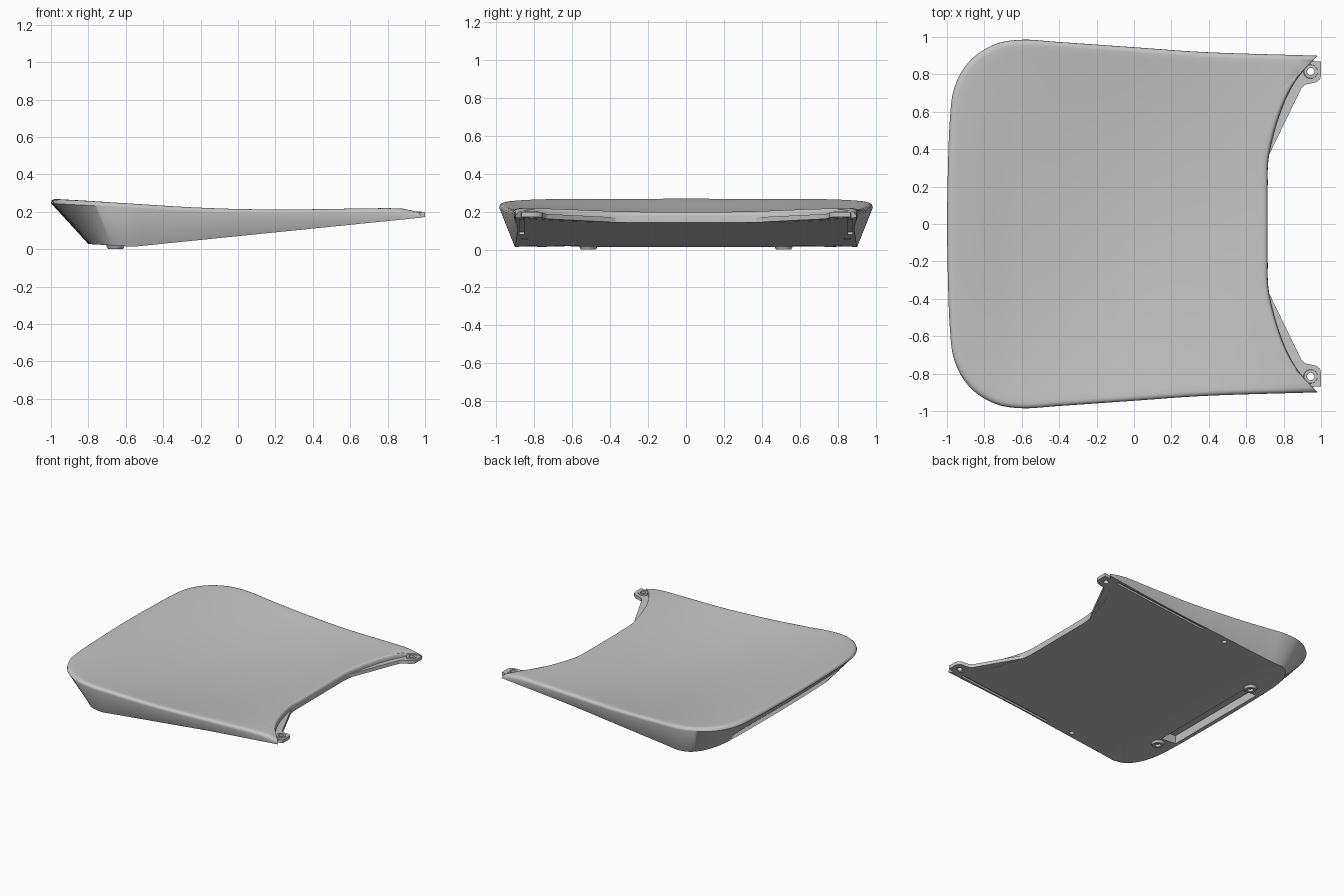
import bpy, bmesh, math
from mathutils import Vector, Matrix

if "Cube" in bpy.data.objects:
    bpy.data.objects.remove(bpy.data.objects["Cube"])

grey = bpy.data.materials.new("satin_grey")
grey.use_nodes = True
grey.diffuse_color = (0.55, 0.55, 0.55, 1)
grey.node_tree.nodes["Principled BSDF"].inputs["Base Color"].default_value = (0.55, 0.55, 0.55, 1)


def smooth_path(pts, steps=8):
    """Catmull-Rom curve through 2D points."""
    p = [Vector(q) for q in pts]
    p = [2 * p[0] - p[1]] + p + [2 * p[-1] - p[-2]]
    out = []
    for a, b, c, d in zip(p, p[1:], p[2:], p[3:]):
        for i in range(steps):
            t = i / steps
            out.append(0.5 * (2 * b + (c - a) * t + (2 * a - 5 * b + 4 * c - d) * t * t
                              + (3 * b - a - 3 * c + d) * t ** 3))
    return out + [p[-2]]


def lookup(curve, x):
    for a, b in zip(curve, curve[1:]):
        if x <= b.x:
            t = max(0, (x - a.x) / (b.x - a.x))
            return a.y + (b.y - a.y) * t
    return curve[-1].y


def finish(name, bm, hidden=False):
    bmesh.ops.recalc_face_normals(bm, faces=bm.faces)
    me = bpy.data.meshes.new(name)
    bm.to_mesh(me)
    bm.free()
    me.materials.append(grey)
    ob = bpy.data.objects.new(name, me)
    bpy.context.collection.objects.link(ob)
    ob.hide_render = hidden
    ob.hide_viewport = hidden
    return ob


def shade(ob, angle=45):
    bpy.ops.object.select_all(action="DESELECT")
    ob.select_set(True)
    bpy.context.view_layer.objects.active = ob
    bpy.ops.object.shade_smooth_by_angle(angle=math.radians(angle))


# Height profiles along the length: rim height and depth of the dish
rim_curve = smooth_path([(-1, .272), (-.8, .262), (-.6, .248), (-.2, .226),
                         (.2, .217), (.8, .22), (.9, .212), (1, .19)])
dish_curve = smooth_path([(-1, 0), (-.85, .014), (-.6, .043), (-.1, .068),
                          (.4, .048), (.72, .02), (1, 0)])
SLOPE = .101


def half_width(x):
    return .985 - .085 * max(0, x + .6) / 1.57


def top_z(x, y):
    return lookup(rim_curve, x) - max(0, 1 - (y / half_width(x)) ** 2) * lookup(dish_curve, x)


def under_z(x):
    return .013 + (SLOPE * (x + .56) if x > -.56 else -.06 * (x + .56))


# Plan outline, one half then mirrored
front = smooth_path([(.715, 0), (.715, .2), (.722, .37), (.78, .59), (.86, .76), (.98, .9)])
side = smooth_path([(.98, .9), (.4, .918), (0, .945), (-.4, .973), (-.6, .985), (-.75, .958),
                    (-.88, .87), (-.96, .73), (-.985, .55), (-.996, .25), (-1, 0)])
half = front + side[1:]
outline = half + [Vector((p.x, -p.y)) for p in reversed(half[1:-1])]


def foot_point(p):
    x = p.x if p.x > -.6 else -.6 + (p.x + .6) * .5
    return Vector((x, p.y * .9 / half_width(p.x)))


# Body: dished top, rolled rim, sloping wall and flat underside as stacked rings
def ring_top(s, drop=0):
    out = []
    for p in outline:
        q = p * s
        z = max(top_z(q.x, q.y) - drop, under_z(q.x) + .004)
        out.append((q.x, q.y, z))
    return out


def ring_under(s):
    return [(q.x, q.y, under_z(q.x)) for q in (foot_point(p) * s for p in outline)]


rings = [ring_top(i / 16) for i in range(1, 16)]
rings += [ring_top(s, d) for s, d in ((.97, 0), (.982, .002), (.991, .007), (.997, .014), (1, .026))]
rings += [ring_under(s) for s in (1, .85, .7, .5, .25)]

bm = bmesh.new()
loops = [[bm.verts.new(c) for c in r] for r in rings]
n = len(outline)
for a, b in zip(loops, loops[1:]):
    for i in range(n):
        j = (i + 1) % n
        bm.faces.new((a[i], b[i], b[j], a[j]))
for loop, z in ((loops[0], top_z(0, 0)), (loops[-1], under_z(0))):
    centre = bm.verts.new((0, 0, z))
    for i in range(n):
        bm.faces.new((centre, loop[i], loop[(i + 1) % n]))
body = finish("seat_shell", bm)


def cylinder(bm, x, y, z0, z1, r):
    bmesh.ops.create_cone(bm, cap_ends=True, segments=24, radius1=r, radius2=r, depth=z1 - z0,
                          matrix=Matrix.Translation((x, y, (z0 + z1) / 2)))


def box(bm, loc, size, tilt=0):
    bmesh.ops.create_cube(bm, size=1, matrix=Matrix.Translation(loc)
                          @ Matrix.Rotation(tilt, 4, "Y") @ Matrix.Diagonal((*size, 1)))


# Cutter for the underside grip groove, side slots and pin holes
bm = bmesh.new()
box(bm, (-.70, 0, .03), (.13, .9, .12))
for s in (1, -1):
    box(bm, (.48, s * .866, under_z(.48)), (.8, .022, .03), -math.atan(SLOPE))
    cylinder(bm, -.13, s * .85, 0, under_z(-.13) + .03, .018)
cutter = finish("underside_cutter", bm, True)
cut = body.modifiers.new("underside_cut", "BOOLEAN")
cut.operation, cut.solver, cut.object = "DIFFERENCE", "EXACT", cutter
shade(body)

# Front brackets: sloping ledge plates ending in rounded screw tabs
ledge = [(.70, .34), (.722, .37), (.895, .725), (.915, .745), (.975, .758), (.995, .775),
         (1, .80), (1, .868), (.93, .872), (.84, .77), (.76, .58)]
for s, label in ((1, "left"), (-1, "right")):
    bm = bmesh.new()
    low = [bm.verts.new((x, s * y, under_z(x) + .001)) for x, y in ledge]
    high = [bm.verts.new((x, s * y, under_z(x) + .027)) for x, y in ledge]
    bm.faces.new(low)
    bm.faces.new(high)
    for i in range(len(ledge)):
        j = (i + 1) % len(ledge)
        bm.faces.new((low[i], low[j], high[j], high[i]))
    plate = finish(label + "_bracket", bm)

    bm = bmesh.new()
    cylinder(bm, .945, s * .815, .1, .3, .02)
    hole = finish(label + "_screw_cutter", bm, True)
    cut = plate.modifiers.new("screw_hole", "BOOLEAN")
    cut.operation, cut.solver, cut.object = "DIFFERENCE", "EXACT", hole
    shade(plate)

    # Hollow collars: screw boss on the bracket and tapered foot under the rear
    for name, x, y, z0, z1, r0, r1, ri in (("_screw_boss", .945, .815, .18, .2, .04, .036, .02),
                                           ("_rear_foot", -.655, .515, 0, .03, .04, .055, .022)):
        bm = bmesh.new()
        profile = [(ri, z0), (r0, z0), (r1, z1), (ri, z1)]
        verts = [bm.verts.new((q, 0, z)) for q, z in profile]
        edges = [bm.edges.new((verts[i], verts[(i + 1) % 4])) for i in range(4)]
        bmesh.ops.spin(bm, geom=verts + edges, cent=(0, 0, 0), axis=(0, 0, 1),
                       angle=math.tau, steps=24, use_merge=True)
        bmesh.ops.remove_doubles(bm, verts=bm.verts, dist=.0001)
        bmesh.ops.translate(bm, verts=bm.verts, vec=(x, s * y, 0))
        shade(finish(label + name, bm))
